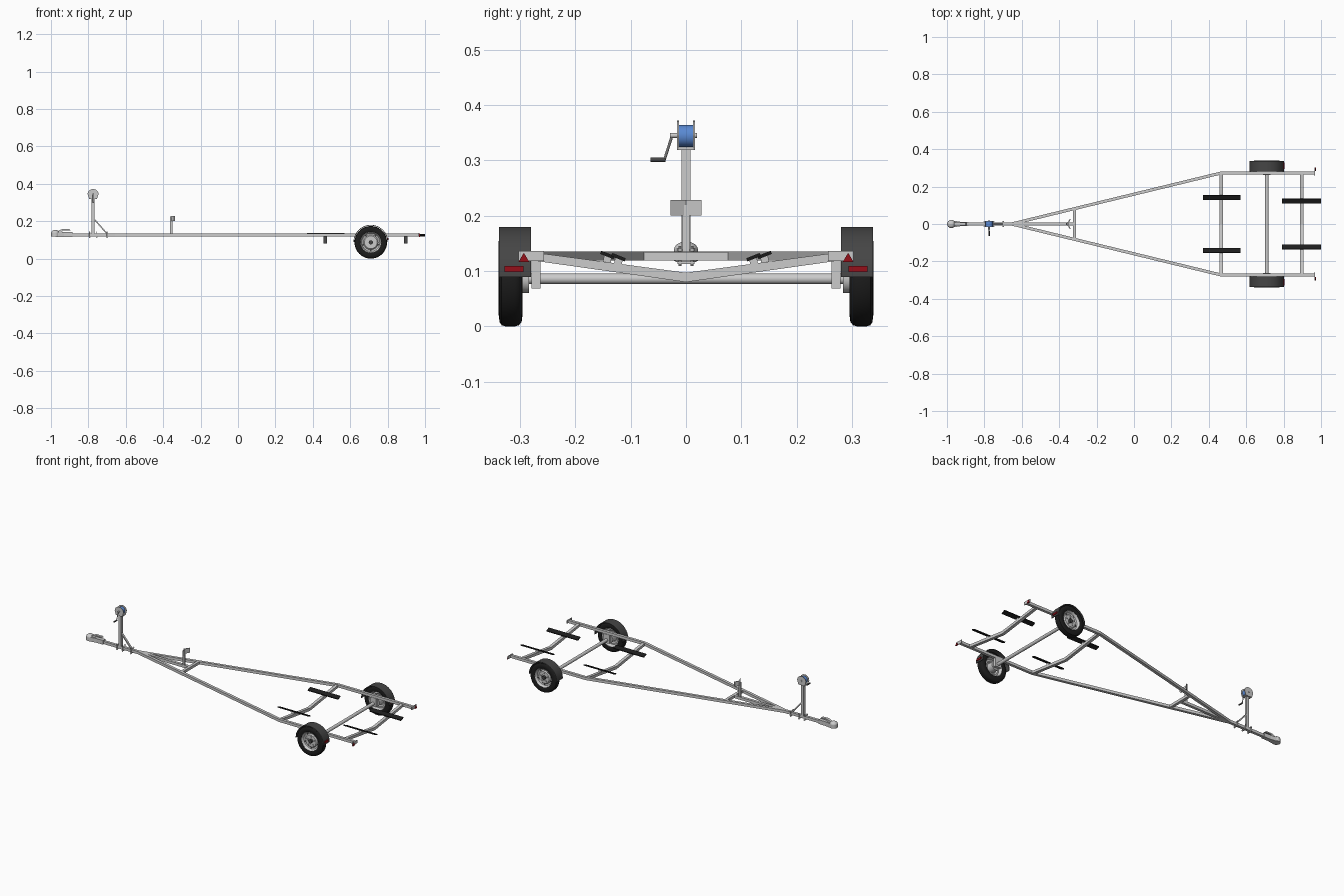
import bpy, bmesh
from math import sin, cos, pi, radians
from mathutils import Vector, Matrix

if "Cube" in bpy.data.objects:
    bpy.data.objects.remove(bpy.data.objects["Cube"])


def material(name, rgb):
    m = bpy.data.materials.new(name)
    m.diffuse_color = (*rgb, 1)
    m.use_nodes = True
    m.node_tree.nodes["Principled BSDF"].inputs["Base Color"].default_value = m.diffuse_color
    return m


RUBBER = material("rubber", (0.012, 0.012, 0.012))
FENDER = material("dark_plastic", (0.06, 0.06, 0.06))
RED = material("red_lens", (0.3, 0.005, 0.01))
BLUE = material("blue_strap", (0.1, 0.25, 0.65))


def finish(name, bm, mat=None, smooth=False):
    bmesh.ops.recalc_face_normals(bm, faces=bm.faces)
    me = bpy.data.meshes.new(name)
    bm.to_mesh(me)
    bm.free()
    ob = bpy.data.objects.new(name, me)
    bpy.context.collection.objects.link(ob)
    if mat:
        me.materials.append(mat)
    if smooth:
        bpy.ops.object.select_all(action='DESELECT')
        ob.select_set(True)
        bpy.context.view_layer.objects.active = ob
        bpy.ops.object.shade_smooth_by_angle(angle=radians(35))
    return ob


def box(name, c, size, mat=None, rot_x=0):
    bm = bmesh.new()
    bmesh.ops.create_cube(bm, size=1, matrix=Matrix.Translation(c) @ Matrix.Rotation(rot_x, 4, 'X')
                          @ Matrix.Diagonal((*size, 1)))
    return finish(name, bm, mat)


def prism(name, pts, axis, lo, hi, mat=None, smooth=False):
    place = {'x': lambda a, b, c: (c, a, b), 'y': lambda a, b, c: (a, c, b),
             'z': lambda a, b, c: (a, b, c)}[axis]
    bm = bmesh.new()
    rings = [[bm.verts.new(place(a, b, c)) for a, b in pts] for c in (lo, hi)]
    bm.faces.new(rings[0])
    bm.faces.new(rings[1])
    n = len(pts)
    for i in range(n):
        j = (i + 1) % n
        bm.faces.new((rings[0][i], rings[0][j], rings[1][j], rings[1][i]))
    return finish(name, bm, mat, smooth)


def rod(name, p, q, r, mat=None, seg=16, r2=None):
    p, q = Vector(p), Vector(q)
    d = q - p
    m = Matrix.Translation((p + q) / 2) @ d.to_track_quat('Z', 'Y').to_matrix().to_4x4()
    bm = bmesh.new()
    bmesh.ops.create_cone(bm, cap_ends=True, segments=seg, radius1=r, radius2=r if r2 is None else r2,
                          depth=d.length, matrix=m)
    return finish(name, bm, mat, True)


def lathe(name, profile, x, z, side, mat=None, seg=48):
    # closed (radius, y) profile spun about the axle
    bm = bmesh.new()
    rings = [[bm.verts.new((x + r * cos(2 * pi * i / seg), side * y, z + r * sin(2 * pi * i / seg)))
              for r, y in profile] for i in range(seg)]
    n = len(profile)
    for i in range(seg):
        a, b = rings[i], rings[(i + 1) % seg]
        for k in range(n):
            l = (k + 1) % n
            bm.faces.new((a[k], b[k], b[l], a[l]))
    return finish(name, bm, mat, True)


WX, WZ = 0.71, 0.087
Z0, Z1 = 0.119, 0.135

# frame
box("drawbar", (-0.635, 0, 0.127), (0.63, 0.016, 0.016))
box("front_crossbar", (-0.317, 0, 0.127), (0.016, 0.158, 0.0155))
for x in (0.467, 0.897):
    prism("v_crossmember", [(-.27, .118), (0, .08), (.27, .118), (.27, .133), (0, .097), (-.27, .133)],
          'x', x - .009, x + .009)
rod("axle", (WX, -.295, .086), (WX, .295, .086), 0.0095, seg=24)

for s in (1, -1):
    # side rail, tail plate and axle bracket
    prism("side_rail", [(-.69, 0), (.466, s * .281), (.965, s * .281), (.965, s * .265),
                        (.469, s * .265), (-.622, 0)], 'z', Z0, Z1)
    box("tail_plate", (.967, s * .280, .127), (.004, .046, .018))
    prism("reflector", [(s * .293 - .01, .116), (s * .293 + .01, .116), (s * .293, .133)],
          'x', .968, .973, RED)
    box("axle_bracket", (WX, s * .271, .094), (.04, .017, .052))

    # wheel
    lathe("tyre", [(.056, .298), (.066, .2955), (.079, .297), (.085, .302), (.087, .309), (.087, .326),
                   (.085, .333), (.079, .337), (.066, .3385), (.056, .335)], WX, WZ, s, RUBBER)
    lathe("rim", [(.058, .299), (.058, .334), (.055, .335), (.051, .330), (.048, .322), (.040, .320),
                  (.034, .326), (.018, .326), (.018, .322), (.032, .322), (.039, .316), (.047, .317),
                  (.050, .306), (.054, .299)], WX, WZ, s)
    rod("brake_drum", (WX, s * .284, WZ), (WX, s * .322, WZ), .027, seg=32)
    rod("hub_cap", (WX, s * .32, WZ), (WX, s * .334, WZ), .011, FENDER, 24)
    for k in range(5):
        a = 2 * pi * k / 5 + pi / 2
        cx, cz = WX + .025 * cos(a), WZ + .025 * sin(a)
        rod("wheel_nut", (cx, s * .325, cz), (cx, s * .331, cz), .0035, seg=6)
        cx, cz = WX + .043 * cos(a + pi / 5), WZ + .043 * sin(a + pi / 5)
        rod("rim_slot", (cx, s * .3195, cz), (cx, s * .3225, cz), .0045, FENDER, 12)

    # mudguard and tail lamp
    arc = [pi * i / 28 for i in range(29)]
    prism("mudguard", [(WX + .092 * cos(a), .089 + .091 * sin(a)) for a in arc]
          + [(WX + .0885 * cos(a), .089 + .0875 * sin(a)) for a in reversed(arc)],
          'y', s * .280, s * .338, FENDER, True)
    box("tail_lamp", (.802, s * .311, .104), (.007, .034, .011), RED)

    # bunks with their supports
    for x0, x1, y, xm in ((.37, .57, .142, .467), (.792, 1.0, .122, .897)):
        z = .129 if y > .13 else .125
        box("bunk", ((x0 + x1) / 2, s * y, z), (x1 - x0, .026, .006), RUBBER, s * radians(22))
        box("bunk_support", (xm, s * y, z - .007), (.016, .014, .012), None, s * radians(12))

# coupler
rod("coupler_socket", (-.977, 0, .118), (-.977, 0, .138), .022, seg=32)
bm = bmesh.new()
bmesh.ops.create_uvsphere(bm, u_segments=32, v_segments=16, radius=.022,
                          matrix=Matrix.Translation((-.977, 0, .137)) @ Matrix.Diagonal((1, 1, .75, 1)))
finish("coupler_dome", bm, None, True)
prism("coupler_body", [(-.975, -.019), (-.93, -.012), (-.885, -.011), (-.885, .011),
                       (-.93, .012), (-.975, .019)], 'z', .116, .141)
prism("coupler_lever", [(-.965, .146), (-.94, .158), (-.90, .157), (-.895, .151), (-.935, .15),
                        (-.945, .138)], 'y', -.008, .008)

# winch post, brace and clamps
box("winch_post", (-.775, 0, .226), (.016, .016, .185))
prism("post_brace", [(-.767, .214), (-.767, .204), (-.706, .134), (-.697, .134)], 'y', -.006, .006)
for x in (-.793, -.755, -.70):
    for s in (1, -1):
        rod("clamp_bolt", (x, s * .011, .109), (x, s * .011, .145), .0025, seg=10)
    box("clamp_plate", (x, 0, .115), (.008, .03, .004))
    if x != -.755:
        box("clamp_top", (x, 0, .138), (.008, .03, .004))

# winch
top = [(-.775 + .029 * cos(pi * i / 12), .345 + .027 * sin(pi * i / 12)) for i in range(13)]
for s in (1, -1):
    prism("winch_side", [(-.796, .319), (-.754, .319)] + top, 'y', s * .013, s * .016)
box("winch_base", (-.775, 0, .321), (.042, .03, .005))
rod("strap_drum", (-.775, -.0125, .344), (-.775, .0125, .344), .02, BLUE, 32)
rod("winch_shaft", (-.775, -.029, .345), (-.775, .02, .345), .0045)
rod("crank_arm", (-.775, -.025, .345), (-.775, -.039, .301), .0025, seg=10)
rod("crank_grip", (-.775, -.064, .301), (-.775, -.037, .301), .0042, FENDER)

# bow stop
box("bow_post", (-.357, 0, .172), (.012, .013, .094))
for s in (1, -1):
    prism("bow_stop_plate", [(-.361, 0), (-.342, s * .028), (-.337, s * .028), (-.353, 0)],
          'z', .2, .228)
